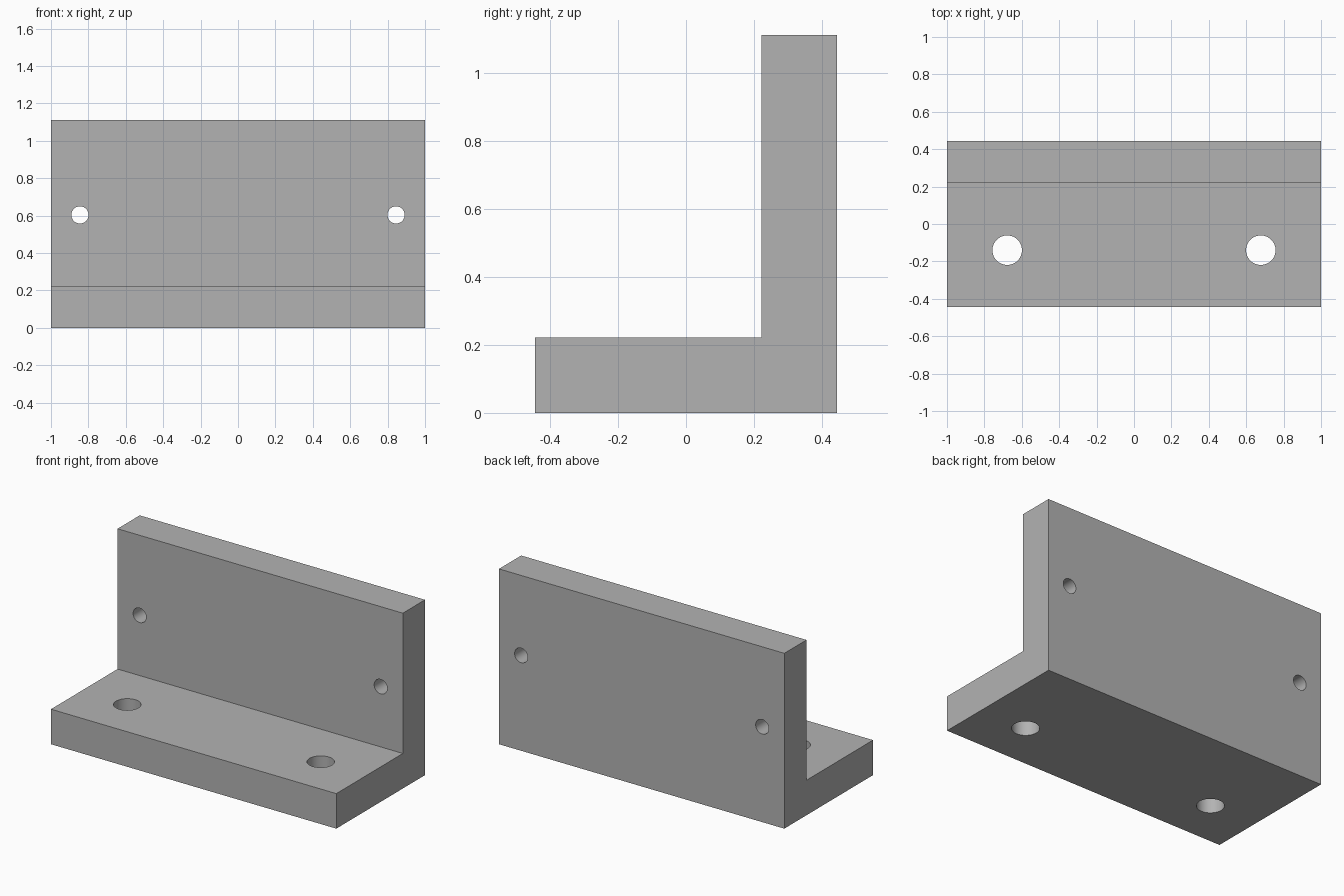
import bpy
import bmesh
from math import pi
from mathutils import Matrix

cube = bpy.data.objects.get("Cube")
if cube:
    bpy.data.objects.remove(cube, do_unlink=True)

# Single plain grey
grey = bpy.data.materials.new("plain_grey")
grey.use_nodes = True
colour = (0.45, 0.45, 0.45, 1)
grey.diffuse_color = colour
grey.node_tree.nodes["Principled BSDF"].inputs["Base Color"].default_value = colour


def make_object(name, bm):
    bmesh.ops.recalc_face_normals(bm, faces=bm.faces)
    mesh = bpy.data.meshes.new(name)
    bm.to_mesh(mesh)
    bm.free()
    mesh.materials.append(grey)
    obj = bpy.data.objects.new(name, mesh)
    bpy.context.collection.objects.link(obj)
    return obj


# L-shaped bracket: side profile extruded along x
depth, height, wall = 0.444, 1.111, 0.222
profile = [(-depth, 0), (depth, 0), (depth, height),
           (wall, height), (wall, wall), (-depth, wall)]
bm = bmesh.new()
side = bm.faces.new([bm.verts.new((-1, y, z)) for y, z in profile])
ext = bmesh.ops.extrude_face_region(bm, geom=[side])
bmesh.ops.translate(bm, vec=(2, 0, 0),
                    verts=[v for v in ext["geom"] if isinstance(v, bmesh.types.BMVert)])
bracket = make_object("angle_bracket", bm)


# Mirrored pairs of drilled holes
def drill(name, x, y, z, radius, turn):
    bm = bmesh.new()
    for sx in (-1, 1):
        place = Matrix.Translation((sx * x, y, z)) @ Matrix.Rotation(turn, 4, "X")
        bmesh.ops.create_cone(bm, cap_ends=True, segments=48, radius1=radius,
                              radius2=radius, depth=0.4, matrix=place)
    cutter = make_object(name, bm)
    cutter.hide_render = True
    cutter.hide_viewport = True
    cutter.display_type = "WIRE"
    mod = bracket.modifiers.new(name, "BOOLEAN")
    mod.operation = "DIFFERENCE"
    mod.solver = "EXACT"
    mod.object = cutter
    return cutter


cutters = [drill("base_hole_cutter", 0.678, -0.14, wall / 2, 0.079, 0),
           drill("wall_hole_cutter", 0.845, (depth + wall) / 2, 0.604, 0.046, pi / 2)]

# Bake the holes, drop the cutters, then smooth the bores only
bpy.ops.object.select_all(action="DESELECT")
bpy.context.view_layer.objects.active = bracket
bracket.select_set(True)
for mod in list(bracket.modifiers):
    bpy.ops.object.modifier_apply(modifier=mod.name)
for cutter in cutters:
    bpy.data.objects.remove(cutter, do_unlink=True)
bpy.ops.object.shade_smooth_by_angle(angle=pi / 6)
